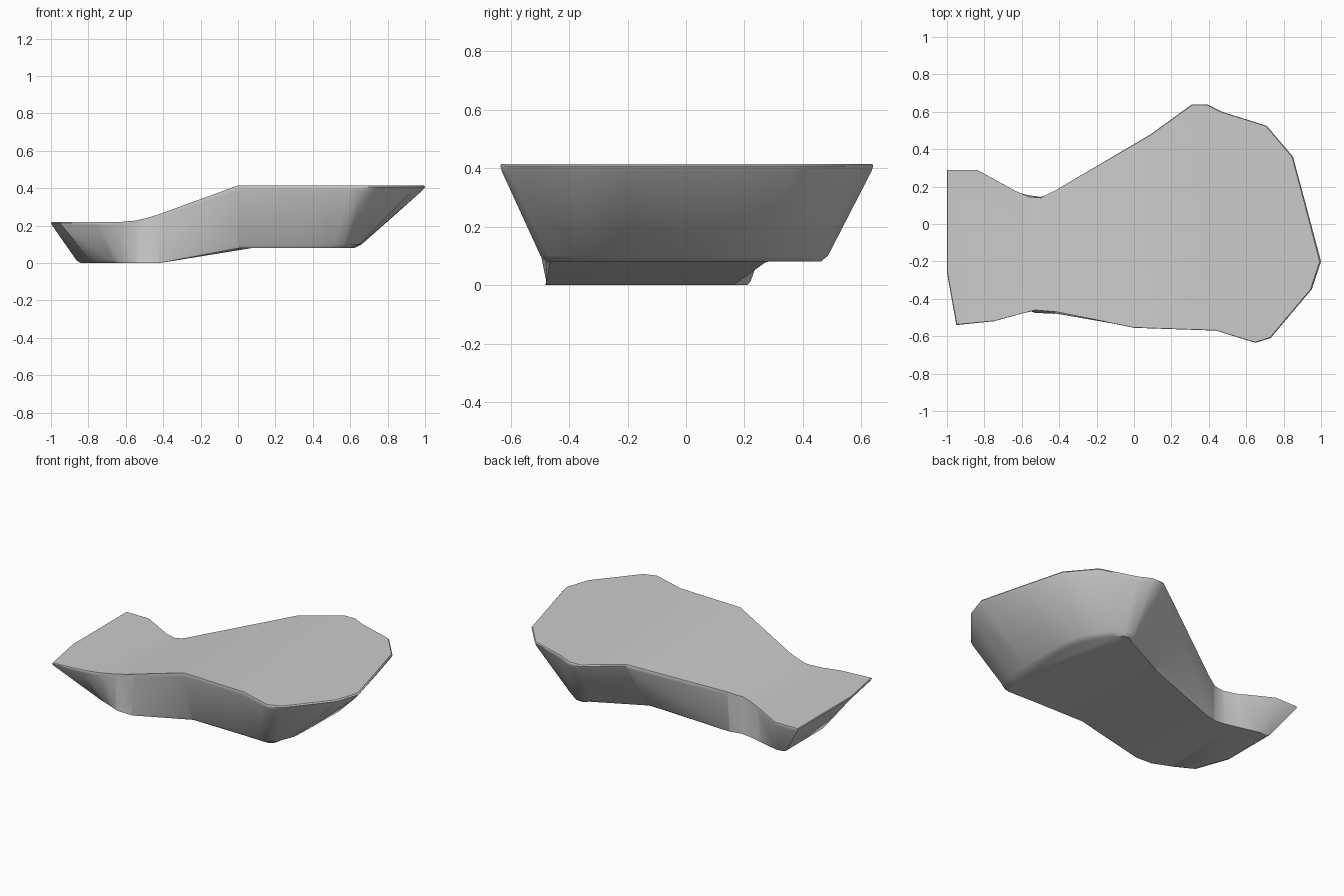
import bpy, bmesh
from mathutils import Vector

if "Cube" in bpy.data.objects:
    bpy.data.objects.remove(bpy.data.objects["Cube"])

# Plan outline of the slab: (rim x, rim y, foot x, foot y), clockwise from back left
OUTLINE = [
    (-1.0, .29, -.84, .20), (-.84, .29, -.79, .21), (-.63, .175, -.67, .18),
    (-.56, .145, -.57, .155), (-.50, .14, -.50, .145), (-.42, .18, -.43, .16),
    (.09, .48, .055, .27), (.31, .64, .38, .43), (.39, .64, .42, .46),
    (.47, .60, .46, .455), (.71, .525, .50, .41), (.85, .36, .60, .24),
    (.92, .10, .62, .08), (1.0, -.20, .60, -.20), (.95, -.35, .60, -.35),
    (.73, -.61, .58, -.45), (.65, -.635, .55, -.475), (.60, -.62, .50, -.475),
    (.44, -.57, .36, -.47), (0, -.555, 0, -.465), (-.41, -.47, -.43, -.48),
    (-.53, -.46, -.53, -.475), (-.75, -.52, -.66, -.42),
    (-.95, -.54, -.76, -.35), (-1.0, -.26, -.84, -.15),
]
# Wall profile: (height fraction, blend from foot to rim)
PROFILE = [(0, 0), (.06, .14), (.92, .965), (.975, 1), (1, .98)]
TILT = .087


def heights(x, y):
    """Underside and top height of the stepped slab."""
    crease = .048 + TILT * y
    knots = [(-.63, 0, .22), (-.55, 0, .227), (-.48, 0, .243),
             (-.42, 0, .262), (crease, .08, .415)]
    if x <= knots[0][0]:
        return knots[0][1:]
    for (x0, b0, t0), (x1, b1, t1) in zip(knots, knots[1:]):
        if x <= x1:
            k = (x - x0) / (x1 - x0)
            return b0 + (b1 - b0) * k, t0 + (t1 - t0) * k
    return knots[-1][1:]


# Flat slab lofted through the profile
bm = bmesh.new()
rings = []
for s, f in PROFILE:
    rings.append([bm.verts.new((fx + (rx - fx) * f, fy + (ry - fy) * f, s))
                  for rx, ry, fx, fy in OUTLINE])
n = len(OUTLINE)
for low, high in zip(rings, rings[1:]):
    for i in range(n):
        j = (i + 1) % n
        bm.faces.new((low[i], high[i], high[j], low[j]))
bm.faces.new(rings[0])
bm.faces.new(rings[-1][::-1])

# Cut along the bend lines, then bend the slab into its step
cuts = [(x, 0) for x in (-.63, -.55, -.48, -.42)] + [(.048, TILT)]
for x, tilt in cuts:
    bmesh.ops.bisect_plane(bm, geom=bm.verts[:] + bm.edges[:] + bm.faces[:],
                           dist=1e-4, plane_co=Vector((x, 0, 0)),
                           plane_no=Vector((1, -tilt, 0)))
for v in bm.verts:
    low, high = heights(v.co.x, v.co.y)
    v.co.z = low + (high - low) * v.co.z
bmesh.ops.recalc_face_normals(bm, faces=bm.faces[:])

mesh = bpy.data.meshes.new("rock_ledge")
bm.to_mesh(mesh)
bm.free()
ledge = bpy.data.objects.new("rock_ledge", mesh)
bpy.context.collection.objects.link(ledge)
bpy.context.view_layer.objects.active = ledge
ledge.select_set(True)
bpy.ops.object.shade_smooth_by_angle(angle=.6)
